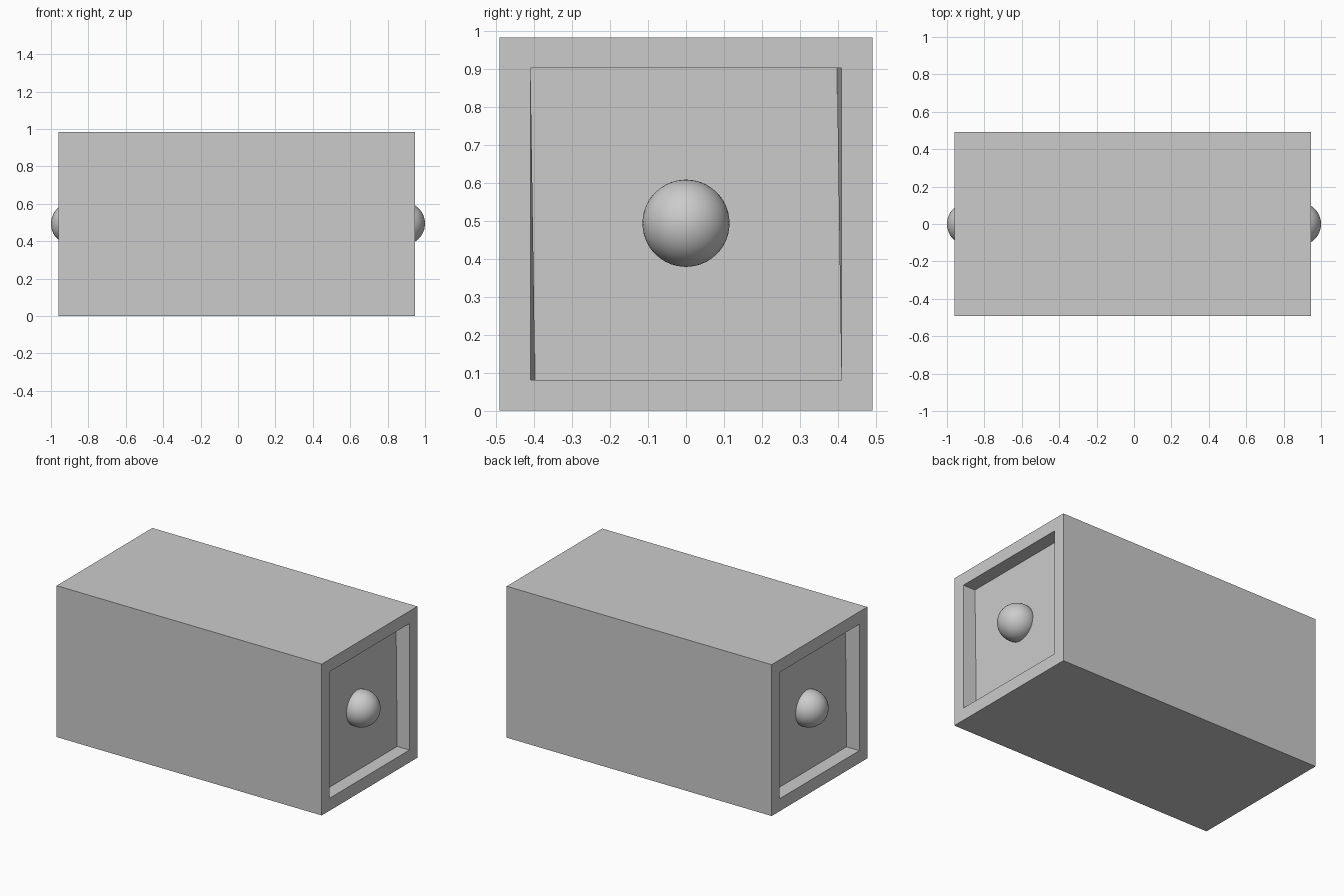
import bpy
import bmesh

if "Cube" in bpy.data.objects:
    bpy.data.objects.remove(bpy.data.objects["Cube"])

X0, X1 = -0.96, 0.946      # end faces of the body
HALF_Y, TOP = 0.491, 0.984
BORDER, MID_Z = 0.115, 0.494
FLOOR = {1: 0.858, -1: -0.868}   # recess floor position per end
BALL_R = 0.115


def add_object(name, bm):
    mesh = bpy.data.meshes.new(name)
    bm.normal_update()
    bm.to_mesh(mesh)
    bm.free()
    obj = bpy.data.objects.new(name, mesh)
    bpy.context.collection.objects.link(obj)
    return obj


# Body: a box with a square recess in each end
bm = bmesh.new()
bmesh.ops.create_cube(bm, size=1)
for v in bm.verts:
    v.co.x = X1 if v.co.x > 0 else X0
    v.co.y = HALF_Y if v.co.y > 0 else -HALF_Y
    v.co.z = TOP if v.co.z > 0 else 0
bm.normal_update()

for s in (1, -1):
    end = next(f for f in bm.faces if f.normal.x * s > 0.9)
    bmesh.ops.inset_region(bm, faces=[end], thickness=BORDER)
    # Second ring becomes the recess floor, with a slight taper on the side walls
    bmesh.ops.inset_region(bm, faces=[end], thickness=0)
    for v in end.verts:
        v.co.x = FLOOR[s]
        if (v.co.z > MID_Z) == (v.co.y * s > 0):
            v.co.y += -0.012 if v.co.y > 0 else 0.012
        # opposite corners stay square to the rim
    bm.normal_update()
add_object("body", bm)

# Round knob in the middle of each recess
for s, name in ((1, "right_knob"), (-1, "left_knob")):
    bm = bmesh.new()
    bmesh.ops.create_icosphere(bm, subdivisions=4, radius=BALL_R)
    for f in bm.faces:
        f.smooth = True
    knob = add_object(name, bm)
    knob.location = (s * (1 - BALL_R), 0, MID_Z)
